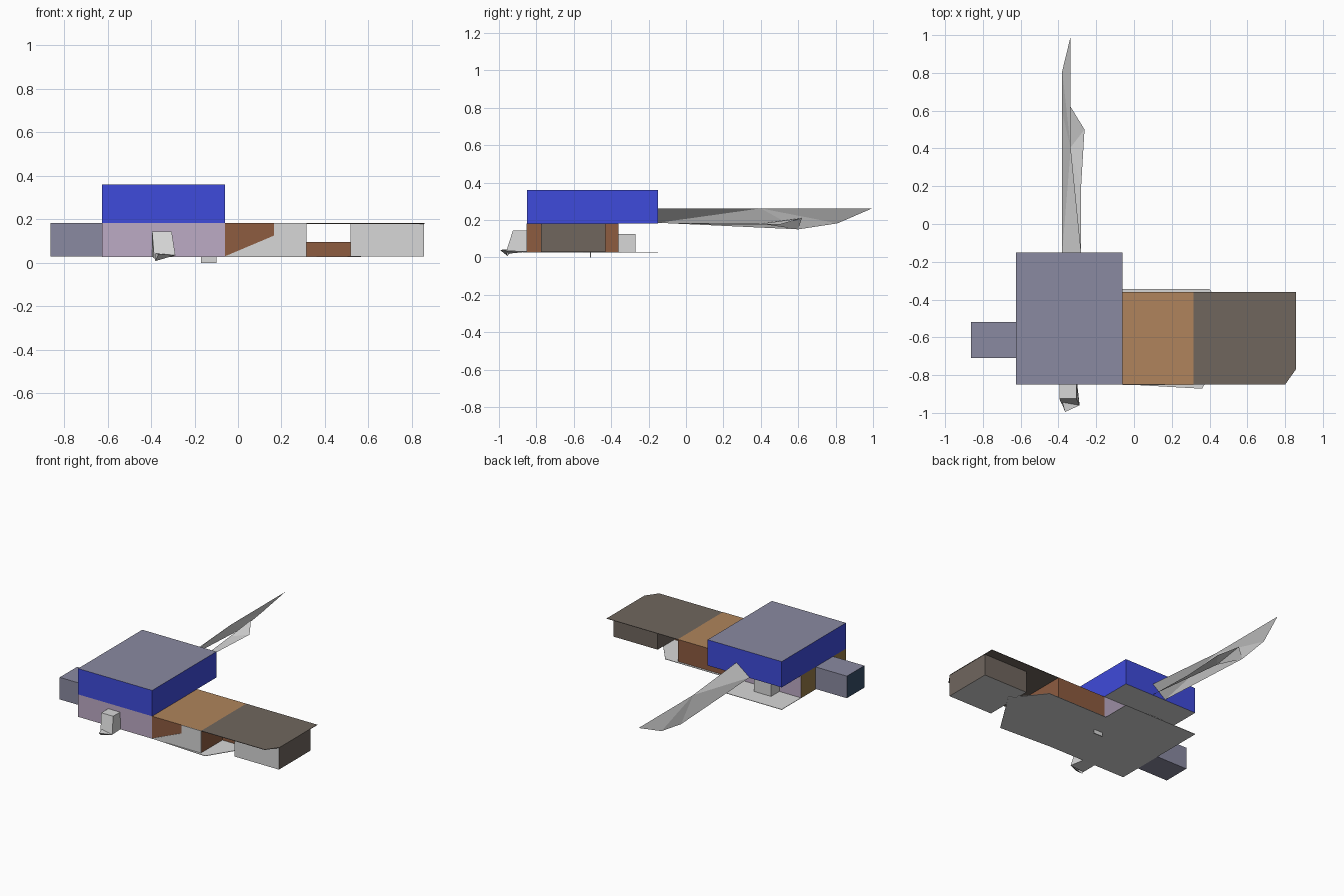
import bpy, bmesh
from mathutils import Vector

cube = bpy.data.objects.get("Cube")
if cube:
    bpy.data.objects.remove(cube, do_unlink=True)


def material(name, r, g, b):
    lin = [(c / 255) ** 2.2 for c in (r, g, b)] + [1]
    m = bpy.data.materials.new(name)
    m.use_nodes = True
    m.diffuse_color = lin
    m.node_tree.nodes["Principled BSDF"].inputs["Base Color"].default_value = lin
    return m


MATS = {
    "grey": material("light grey", 214, 214, 214),
    "slate": material("slate", 137, 137, 160),
    "blue": material("blue", 65, 76, 218),
    "lavender": material("lavender", 187, 169, 196),
    "ochre": material("ochre", 150, 122, 72),
    "brown": material("brown", 140, 92, 66),
    "tan": material("tan", 174, 131, 92),
    "taupe": material("taupe", 111, 102, 94),
    "navy": material("navy", 58, 78, 104),
}
SIDES = {"top": (0, 0, 1), "bottom": (0, 0, -1), "front": (0, -1, 0),
         "back": (0, 1, 0), "left": (1, 0, 0), "right": (-1, 0, 0)}


def finish(name, bm, base, painted):
    """Make the object; faces turned to a named side take that side's colour."""
    names = [base] + sorted(set(painted.values()) - {base})
    bm.normal_update()
    for f in bm.faces:
        for side, colour in painted.items():
            if f.normal.dot(Vector(SIDES[side])) > 0.9:
                f.material_index = names.index(colour)
    mesh = bpy.data.meshes.new(name)
    bm.to_mesh(mesh)
    bm.free()
    for n in names:
        mesh.materials.append(MATS[n])
    ob = bpy.data.objects.new(name, mesh)
    bpy.context.collection.objects.link(ob)
    return ob


def box(name, x, y, z, base, **painted):
    bm = bmesh.new()
    bmesh.ops.create_cube(bm, size=1)
    for v in bm.verts:
        v.co = [lo + (c + 0.5) * (hi - lo) for c, (lo, hi) in zip(v.co, (x, y, z))]
    return finish(name, bm, base, painted)


def slab(name, outline, offset, base, **painted):
    """Extrude a flat outline by an offset."""
    bm = bmesh.new()
    face = bm.faces.new([bm.verts.new(p) for p in outline])
    new = bmesh.ops.extrude_face_region(bm, geom=[face], use_keep_orig=True)
    bmesh.ops.translate(bm, vec=offset,
                        verts=[g for g in new["geom"] if isinstance(g, bmesh.types.BMVert)])
    bmesh.ops.recalc_face_normals(bm, faces=bm.faces)
    return finish(name, bm, base, painted)


def sheet(name, points, faces):
    bm = bmesh.new()
    vs = [bm.verts.new(p) for p in points]
    for f in faces:
        bm.faces.new([vs[i] for i in f])
    return finish(name, bm, "grey", {})


LOW, MID, HIGH = 0.03, 0.182, 0.36
FRONT, REAR = -0.85, -0.36

# Main two-storey block with overhanging upper floor
box("lower_floor", (-0.625, -0.06), (FRONT, REAR), (LOW, MID), "lavender", right="ochre")
box("upper_floor", (-0.625, -0.06), (FRONT, -0.15), (MID, HIGH), "blue",
    top="slate", bottom="grey")
box("side_annex", (-0.863, -0.625), (-0.71, -0.52), (LOW, MID), "slate", right="navy")
box("rear_step", (-0.46, -0.33), (REAR, -0.27), (LOW, 0.125), "grey")

# Long wing and its covered end
box("wing", (-0.06, 0.315), (FRONT, REAR), (LOW, MID), "brown", top="tan")
slab("wing_front_panel",
     [(x, FRONT, z) for x, z in ((-0.06, LOW), (0.315, LOW), (0.315, MID),
                                 (0.165, MID), (0.165, 0.125))],
     (0, -0.003, 0), "grey")
slab("end_roof",
     [(x, y, MID - 0.003) for x, y in ((0.315, FRONT), (0.8, FRONT), (0.857, -0.77),
                                       (0.857, REAR), (0.315, REAR))],
     (0, 0, 0.003), "taupe")
box("end_room", (0.517, 0.855), (-0.775, -0.43), (LOW, MID - 0.003), "taupe",
    front="grey", bottom="grey")
box("low_wall", (0.315, 0.517), (-0.62, -0.612), (LOW, 0.095), "brown")

# Ground plate and small pieces beneath it
slab("ground_plate",
     [(x, y, LOW - 0.003) for x, y in ((-0.625, FRONT), (-0.03, FRONT), (0.36, -0.872),
                                       (0.565, -0.55), (0.4, -0.345), (-0.06, -0.345),
                                       (-0.06, -0.15), (-0.625, -0.15))],
     (0, 0, 0.003), "grey")
box("foot", (-0.17, -0.1), (-0.513, -0.507), (0, LOW), "grey")

# Long folded sheet at the rear
sheet("rear_sheet",
      [(-0.28, -0.15, 0.262), (-0.335, 0.995, 0.262), (-0.38, 0.81, 0.182),
       (-0.382, 0.6, 0.15), (-0.38, -0.15, 0.185), (-0.335, 0.4, 0.262)],
      [(0, 5, 4), (5, 3, 4), (5, 2, 3), (5, 1, 2)])
sheet("rear_flap",
      [(-0.28, -0.15, 0.185), (-0.28, 0.2, 0.175), (-0.262, 0.5, 0.175),
       (-0.335, 0.62, 0.21), (-0.382, 0.6, 0.15), (-0.34, 0.4, 0.18)],
      [(0, 1, 5), (1, 2, 5), (2, 3, 5), (3, 4, 5)])

# Front chute with a pointed lip
sheet("front_chute",
      [(-0.395, FRONT, LOW), (-0.3, FRONT, LOW), (-0.305, FRONT, 0.145), (-0.395, FRONT, 0.145),
       (-0.385, -0.95, 0.02), (-0.288, -0.96, 0.035), (-0.305, -0.925, 0.145),
       (-0.395, -0.925, 0.145)],
      [(4, 5, 6, 7), (7, 6, 2, 3), (5, 1, 2, 6), (0, 4, 7, 3), (0, 1, 5, 4)])
sheet("chute_lip",
      [(-0.385, -0.92, 0.045), (-0.288, -0.96, 0.035), (-0.365, -0.995, 0.04),
       (-0.38, -0.955, 0.008)],
      [(0, 1, 2), (0, 2, 3), (1, 3, 2)])
